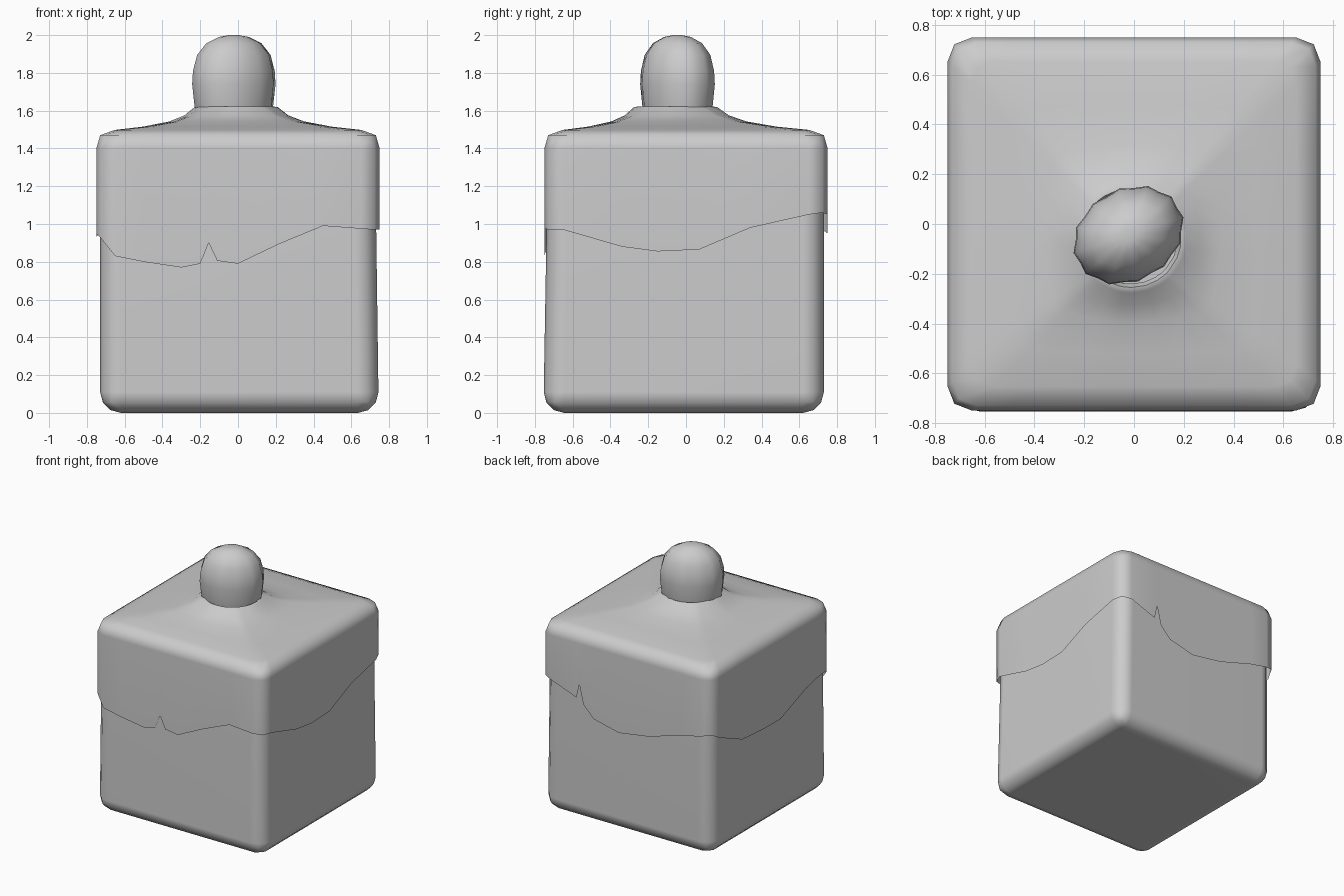
import bpy, bmesh, math
from mathutils import Vector, Matrix

if "Cube" in bpy.data.objects:
    bpy.data.objects.remove(bpy.data.objects["Cube"])


def finish(name, bm):
    bmesh.ops.recalc_face_normals(bm, faces=bm.faces)
    me = bpy.data.meshes.new(name)
    bm.to_mesh(me)
    bm.free()
    ob = bpy.data.objects.new(name, me)
    bpy.context.collection.objects.link(ob)
    bpy.context.view_layer.objects.active = ob
    ob.select_set(True)
    bpy.ops.object.shade_smooth_by_angle(angle=math.radians(65))
    ob.select_set(False)
    ob.modifiers.new("even_shading", 'WEIGHTED_NORMAL').keep_sharp = True
    return ob


def loft(bm, rings):
    loops = [[bm.verts.new(p) for p in r] for r in rings]
    for a, b in zip(loops, loops[1:]):
        for i in range(len(a)):
            j = (i + 1) % len(a)
            bm.faces.new((a[i], a[j], b[j], b[i]))
    return loops


# Box body: slightly tapered, bevelled block
bm = bmesh.new()
bmesh.ops.create_cube(bm, size=1)
for v in bm.verts:
    up = v.co.z > 0
    x = (0.725 if up else 0.745) if v.co.x > 0 else -0.73
    y = 0.73 if v.co.y > 0 else (-0.73 if up else -0.755)
    v.co = (x, y, 1.46 if up else 0.0)
bmesh.ops.bevel(bm, geom=list(bm.edges), offset=0.11, segments=3,
                profile=0.5, affect='EDGES')
finish("box_body", bm)

# Cloth hem heights along each side (offset, z), and height at the next corner
sides = [
    ([(-.65, .83), (-.5, .80), (-.3, .77), (-.2, .79), (-.155, .90), (-.11, .805),
      (0, .79), (.22, .895), (.45, .99), (.65, .975)], .97),             # front
    ([(-.65, .97), (-.34, .88), (-.15, .855), (.07, .865), (.34, .98),
      (.65, 1.05)], 1.06),                                               # right
    ([(-.65, 1.05), (-.43, .97), (-.405, 1.08), (-.37, .93), (-.28, .84),
      (-.06, .79), (.2, .83), (.5, .92), (.65, .95)], .97),              # back
    ([(-.65, .93), (-.37, .81), (-.1, .79), (.11, .79), (.43, .91),
      (.56, .94), (.65, .95)], .92),                                     # left
]
outline, hem = [], []
for k, (pts, corner) in enumerate(sides):
    rot = Matrix.Rotation(k * math.pi / 2, 3, 'Z')
    for u, z in pts:
        outline.append(rot @ Vector((u, -0.75, 0)))
        hem.append(z)
    outline.append(rot @ Vector((0.722, -0.722, 0)))
    hem.append(corner)

# Draped cloth cover: wavy hem, rounded top edge, rising to a gathered neck
NECK = Vector((-0.01, -0.055, 0))


def flat_ring(scale, z):
    return [Vector((p.x * scale, p.y * scale, z)) for p in outline]


def neck_ring(t, r, z):
    out = []
    for p in outline:
        c = NECK + p.normalized() * r
        q = (p * 0.87).lerp(c, t)
        q.z = z
        out.append(q)
    return out


bm = bmesh.new()
rings = [[Vector((p.x, p.y, z)) for p, z in zip(outline, hem)],
         flat_ring(1, 1.4), flat_ring(.973, 1.47), flat_ring(.87, 1.498)]
rings += [neck_ring(t, r, z) for t, r, z in
          [(.35, .225, 1.515), (.69, .225, 1.543), (.88, .225, 1.575),
           (1, .222, 1.618), (1, .20, 1.622), (1, .185, 1.58)]]
loft(bm, rings)
finish("cloth_cover", bm)

# Gathered knob: oval dome with shallow pleats
bm = bmesh.new()
N = 24
tilt = Matrix.Rotation(math.radians(30), 3, 'Z')
profile = [(.85, 1.56), (.94, 1.62), (1, 1.74), (.98, 1.81), (.88, 1.895),
           (.66, 1.957), (.36, 1.99), (.12, 2.0)]
rings = []
for r, z in profile:
    ring = []
    for i in range(N):
        a = 2 * math.pi * i / N
        s = r * (1.0 if i % 2 else 0.95)
        p = tilt @ Vector((.235 * s * math.cos(a), .187 * s * math.sin(a), 0))
        ring.append(p + Vector((-.022, -.045, z)))
    rings.append(ring)
loops = loft(bm, rings)
bm.faces.new(loops[-1])
finish("gathered_knob", bm)
